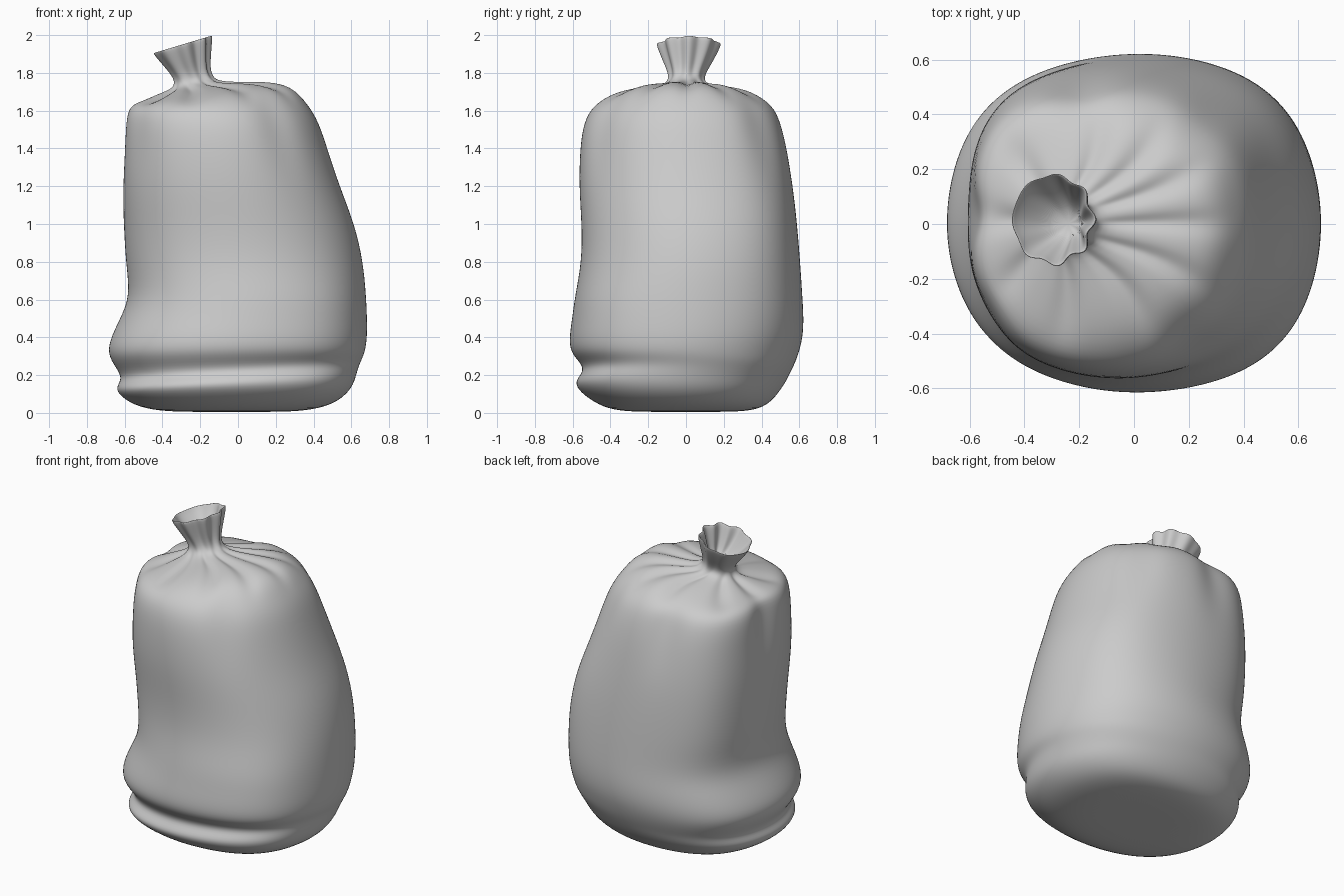
import bpy, bmesh, math

cube = bpy.data.objects.get("Cube")
if cube:
    bpy.data.objects.remove(cube, do_unlink=True)

SEGMENTS = 96

# Cross-sections from the base to the mouth: height, min x, max x, min y, max y
SECTIONS = [
    (.005, -.25, .2, -.2, .2), (.01, -.42, .35, -.36, .34),
    (.04, -.55, .5, -.46, .43), (.11, -.635, .595, -.56, .49),
    (.165, -.64, .62, -.59, .525), (.215, -.61, .635, -.54, .55),
    (.26, -.64, .652, -.55, .572), (.32, -.69, .67, -.61, .595),
    (.4, -.67, .68, -.615, .615), (.5, -.62, .68, -.6, .62),
    (.62, -.567, .675, -.585, .612), (.8, -.59, .66, -.55, .6),
    (1, -.6, .615, -.55, .583), (1.2, -.61, .535, -.565, .562),
    (1.4, -.606, .47, -.56, .533), (1.54, -.603, .425, -.54, .5),
    (1.63, -.585, .37, -.49, .46), (1.695, -.515, .29, -.38, .36),
    (1.725, -.42, .13, -.22, .22), (1.733, -.35, -.08, -.12, .12),
    (1.77, -.33, -.15, -.08, .085), (1.85, -.385, -.155, -.11, .135),
    (1.95, -.45, -.145, -.15, .185),
]
# Gathers radiating from the tie, and the dents between the shoulder lobes
GATHERS = (2, 34, 62, 92, 138, 176, 212, 250, 292, 328)
DENTS = ((48, .05), (103, .06), (174, .08), (215, .03), (305, .04))
# Fullness of each corner: direction, amount near the base, amount near the top
CORNERS = ((45, .045, .07), (135, .06, .11), (225, .035, .05), (315, .06, 0))


def smooth(a, b, v):
    t = min(max((v - a) / (b - a), 0), 1)
    return t * t * (3 - 2 * t)


def bump(v, centre, width):
    return math.exp(-((v - centre) / width) ** 2)


def near(angle, target, width):
    return bump(abs((angle - target + 180) % 360 - 180), 0, width)


def section_points(section, inset=0, drop=0):
    """Points of one tilted, pleated, rounded-square cross-section."""
    z, x0, x1, y0, y1 = section
    cx, cy = (x0 + x1) / 2, (y0 + y1) / 2
    rx, ry = (x1 - x0) / 2 - inset, (y1 - y0) / 2 - inset
    tilt = .12 * smooth(1.62, 1.71, z) + .18 * smooth(1.78, 1.95, z) + .05 * bump(z, .21, .09)
    body, rise = 1 - smooth(1.6, 1.72, z), smooth(.4, 1.1, z)
    points = []
    for i in range(SEGMENTS):
        a = math.tau * i / SEGMENTS
        deg = math.degrees(a)
        # Full corners, shoulder dents and the pleats of the neck
        scale = 1
        for corner, low, high in CORNERS:
            scale += near(deg, corner, 26) * body * (low + (high - low) * rise)
        for dent, depth in DENTS:
            scale -= depth * near(deg, dent, 12) * bump(z, 1.56, .24)
        pleat = .05 + .035 * math.cos(a + .5)
        scale += pleat * math.cos(8 * a + .9 * math.sin(a)) * smooth(1.73, 1.8, z)
        x, y = rx * scale * math.cos(a), ry * scale * math.sin(a)
        sink = .028 * max(near(deg, g, 8) for g in GATHERS) * bump(z, 1.71, .025)
        points.append((cx + x, cy + y, z + tilt * x - sink - drop))
    return points


# Sack body, gathered neck and the hollow inside of the mouth
rings = [section_points(s) for s in SECTIONS]
for index, inset, drop in ((-1, .01, -.002), (-1, .02, .02), (-2, .022, 0), (-3, .04, -.02)):
    rings.append(section_points(SECTIONS[index], inset, drop))

bm = bmesh.new()
loops = [[bm.verts.new(p) for p in ring] for ring in rings]
for low, high in zip(loops, loops[1:]):
    for i in range(SEGMENTS):
        j = (i + 1) % SEGMENTS
        bm.faces.new((low[i], low[j], high[j], high[i]))
bm.faces.new(loops[0][::-1])
bm.faces.new(loops[-1])
mesh = bpy.data.meshes.new("sack")
bm.to_mesh(mesh)
bm.free()
sack = bpy.data.objects.new("sack", mesh)
bpy.context.collection.objects.link(sack)

# Soft cloth surface
sack.modifiers.new("soft_cloth", "SUBSURF").levels = 2
sack.modifiers["soft_cloth"].render_levels = 2
for face in mesh.polygons:
    face.use_smooth = True

grey = bpy.data.materials.new("plain_grey")
grey.use_nodes = True
colour = (.6, .6, .6, 1)
grey.diffuse_color = colour
grey.node_tree.nodes["Principled BSDF"].inputs["Base Color"].default_value = colour
mesh.materials.append(grey)
